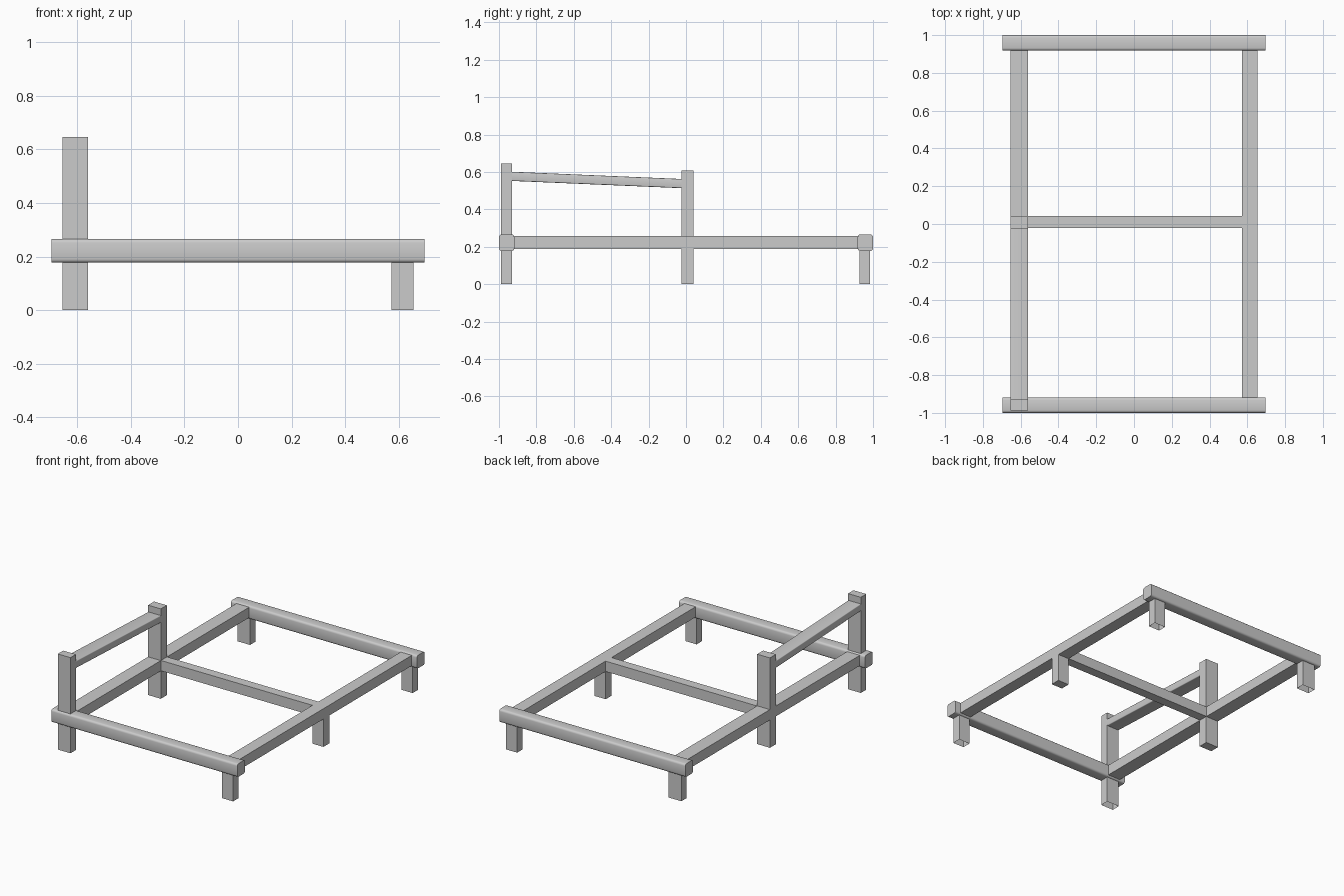
import bpy, bmesh, math
from mathutils import Vector

if "Cube" in bpy.data.objects:
    bpy.data.objects.remove(bpy.data.objects["Cube"])


def box(name, lo, hi, drop=0.0, round_axis=None, radius=0.0, open_bottom=False):
    """Box between two corners; drop slopes it down towards +y, round_axis rounds its long edges."""
    lo, hi = Vector(lo), Vector(hi)
    mid, size = (lo + hi) / 2, hi - lo
    bm = bmesh.new()
    bmesh.ops.create_cube(bm, size=1)
    for v in bm.verts:
        v.co = Vector(a * b for a, b in zip(v.co, size)) + mid
    if round_axis is not None:
        edges = [e for e in bm.edges
                 if abs(e.verts[0].co[round_axis] - e.verts[1].co[round_axis]) > 1e-4]
        bmesh.ops.bevel(bm, geom=edges, offset=radius, segments=3, profile=0.5, affect='EDGES')
    if open_bottom:
        low = [f for f in bm.faces if abs(f.calc_center_median().z - lo.z) < 1e-5]
        bmesh.ops.delete(bm, geom=low, context='FACES_ONLY')
    for v in bm.verts:
        v.co.z -= drop * (v.co.y - lo.y) / size.y
    me = bpy.data.meshes.new(name)
    bm.to_mesh(me)
    bm.free()
    ob = bpy.data.objects.new(name, me)
    bpy.context.collection.objects.link(ob)
    if round_axis is not None:
        bpy.ops.object.select_all(action='DESELECT')
        ob.select_set(True)
        bpy.context.view_layer.objects.active = ob
        bpy.ops.object.shade_smooth_by_angle(angle=math.radians(35))
    return ob


LEFT, RIGHT = (-0.655, -0.56), (0.572, 0.655)

# Rounded end rails
for name, y0, y1 in (("front_rail", -1.0, -0.918), ("back_rail", 0.918, 1.0)):
    box(name, (-0.695, y0, 0.177), (0.695, y1, 0.266), round_axis=0, radius=0.014)

# Side rails and middle cross bar
for name, (x0, x1) in (("left_rail", LEFT), ("right_rail", RIGHT)):
    box(name, (x0, -0.93, 0.188), (x1, 0.93, 0.258))
box("middle_bar", (LEFT[1], -0.022, 0.188), (RIGHT[0], 0.042, 0.258))

# Corner legs (hollow underneath), with the front left one rising as a post
for side, (x0, x1) in (("left", LEFT), ("right", RIGHT)):
    top = 0.646 if side == "left" else 0.2
    box(f"front_{side}_leg", (x0, -0.988, 0), (x1, -0.93, top), open_bottom=True)
    box(f"back_{side}_leg", (x0, 0.928, 0), (x1, 0.985, 0.2), open_bottom=True)

# Middle legs, the left one rising as a post
box("middle_left_leg", (LEFT[0], -0.024, 0), (LEFT[1], 0.04, 0.607))
box("middle_right_leg", (RIGHT[0], -0.024, 0), (RIGHT[1], 0.04, 0.2))

# Sloping guard rail between the two posts
box("guard_rail", (LEFT[0], -0.935, 0.552), (LEFT[1], -0.02, 0.601),
    drop=0.039, round_axis=1, radius=0.005)
